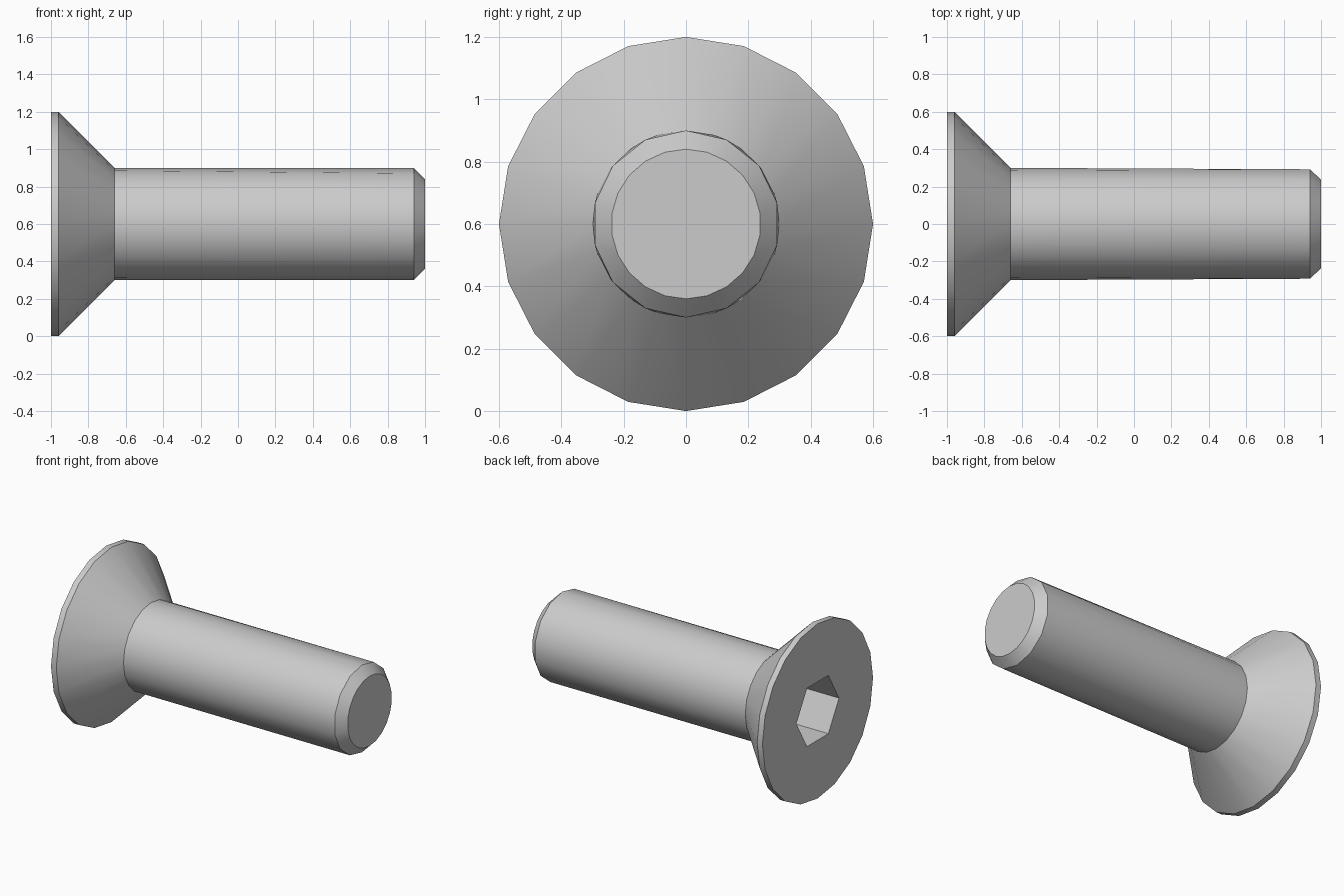
import bpy
import bmesh
from math import sin, cos, radians

cube = bpy.data.objects.get("Cube")
if cube:
    bpy.data.objects.remove(cube, do_unlink=True)

AXIS_HEIGHT = 0.6

# One plain grey metal
steel = bpy.data.materials.new("grey steel")
steel.use_nodes = True
steel.diffuse_color = (0.6, 0.6, 0.6, 1)
steel.node_tree.nodes["Principled BSDF"].inputs["Base Color"].default_value = (0.6, 0.6, 0.6, 1)

bm = bmesh.new()


def ring(x, radius, sides, phase=0):
    """Polygon around the screw axis, counted from the top."""
    angles = [phase + 360 * i / sides for i in range(sides)]
    verts = [bm.verts.new((x, radius * sin(radians(a)), AXIS_HEIGHT + radius * cos(radians(a))))
             for a in angles]
    return verts, phase


def stitch(ring_a, ring_b):
    """Join two rings with quads, or with triangles when their side counts differ."""
    (a, pa), (b, pb) = ring_a, ring_b
    n, m = len(a), len(b)
    if n == m:
        for i in range(n):
            j = (i + 1) % n
            bm.faces.new((a[i], a[j], b[j], b[i]))
        return
    i = j = 0
    while i < n or j < m:
        next_a = pa + 360 * (i + 1) / n
        next_b = pb + 360 * (j + 1) / m
        if j == m or (i < n and next_a <= next_b):
            bm.faces.new((a[i % n], a[(i + 1) % n], b[j % m]))
            i += 1
        else:
            bm.faces.new((a[i % n], b[(j + 1) % m], b[j % m]))
            j += 1


# Rings from the hex socket floor, over the head, along the shank to the tip
rings = [
    ring(-0.70, 0.231, 6, 30),
    ring(-1.00, 0.231, 6, 30),
    ring(-1.00, 0.60, 20),
    ring(-0.96, 0.60, 20),
    ring(-0.66, 0.30, 20),
    ring(0.94, 0.30, 14),
    ring(1.00, 0.24, 22),
]
for first, second in zip(rings, rings[1:]):
    stitch(first, second)

# Socket floor and flat tip
bm.faces.new(rings[0][0])
bm.faces.new(rings[-1][0])
bmesh.ops.recalc_face_normals(bm, faces=bm.faces)

mesh = bpy.data.meshes.new("countersunk_screw")
bm.to_mesh(mesh)
bm.free()
mesh.materials.append(steel)
screw = bpy.data.objects.new("countersunk_screw", mesh)
bpy.context.collection.objects.link(screw)

# Smooth round surfaces with crisp rims
for obj in bpy.context.selected_objects:
    obj.select_set(False)
screw.select_set(True)
bpy.context.view_layer.objects.active = screw
bpy.ops.object.shade_smooth_by_angle(angle=radians(30))
